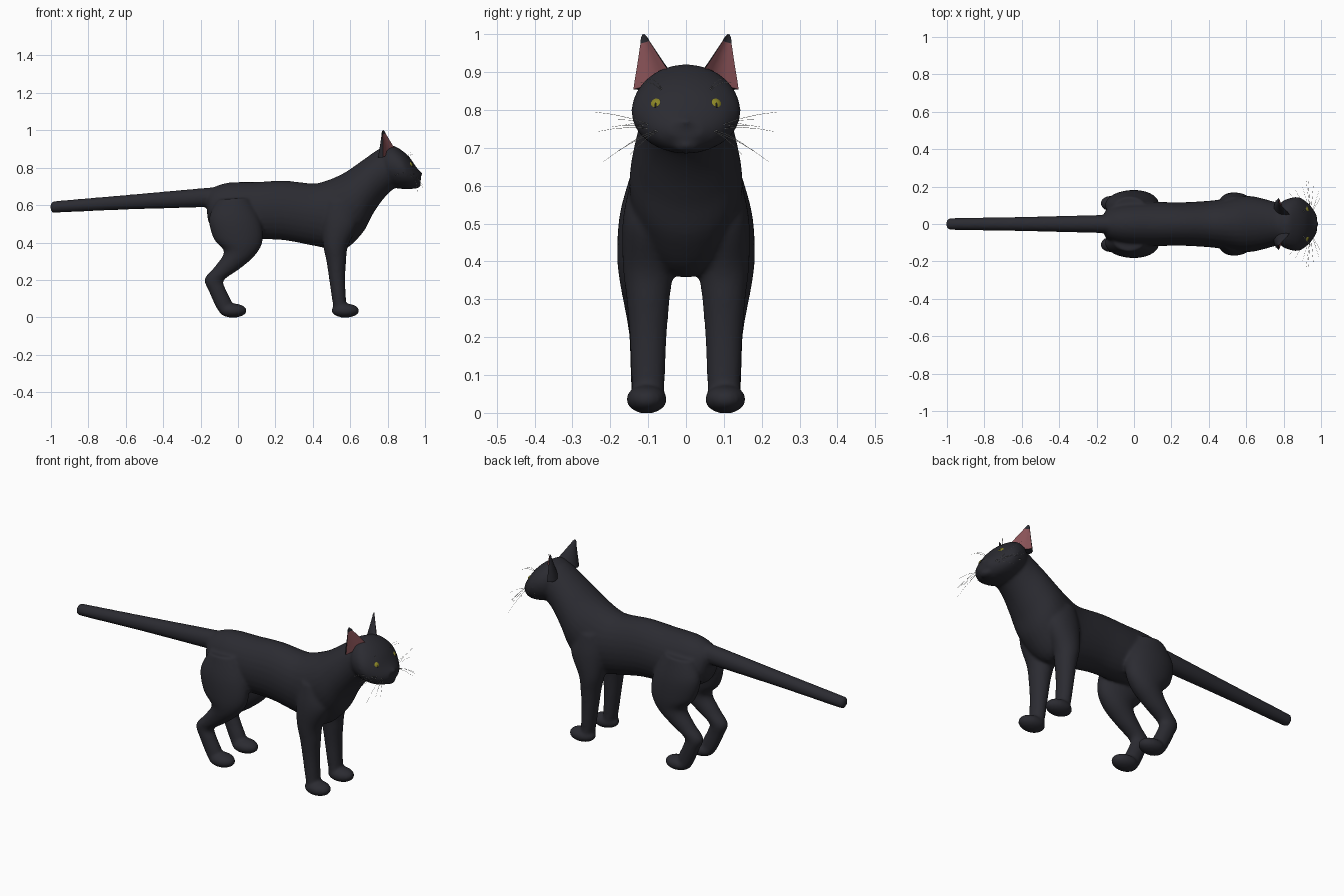
import bpy, bmesh, math
from mathutils import Vector, Matrix

if "Cube" in bpy.data.objects:
    bpy.data.objects.remove(bpy.data.objects["Cube"], do_unlink=True)


def material(name, rgb):
    mat = bpy.data.materials.new(name)
    mat.use_nodes = True
    mat.diffuse_color = (*rgb, 1)
    mat.node_tree.nodes["Principled BSDF"].inputs["Base Color"].default_value = (*rgb, 1)
    return mat


FUR = material("charcoal fur", (0.024, 0.024, 0.031))
PINK = material("inner ear pink", (0.25, 0.085, 0.095))
YELLOW = material("eye yellow", (0.26, 0.24, 0.02))
WHITE = material("whisker white", (0.75, 0.75, 0.72))
BLACK = material("pupil black", (0.01, 0.01, 0.01))


def finish(bm, name, *mats):
    bmesh.ops.recalc_face_normals(bm, faces=bm.faces)
    mesh = bpy.data.meshes.new(name)
    bm.to_mesh(mesh)
    bm.free()
    for m in mats:
        mesh.materials.append(m)
    for p in mesh.polygons:
        p.use_smooth = True
    mesh.set_sharp_from_angle(angle=math.radians(45))
    obj = bpy.data.objects.new(name, mesh)
    bpy.context.collection.objects.link(obj)
    return obj


def spline(rows, steps=5):
    """Catmull-Rom interpolation of section rows."""
    rows = [Vector(r) for r in rows]
    out = []
    for i in range(len(rows) - 1):
        a, b = rows[max(i - 1, 0)], rows[i]
        c, d = rows[i + 1], rows[min(i + 2, len(rows) - 1)]
        for s in range(steps):
            t = s / steps
            out.append(b + (c - a) * (t / 2) + (a * 2 - b * 5 + c * 4 - d) * (t * t / 2)
                       + (b * 3 - a - c * 3 + d) * (t ** 3 / 2))
    return out + [rows[-1]]


def skin(bm, rings):
    loops = [[bm.verts.new(p) for p in ring] for ring in rings]
    n = len(loops[0])
    for a, b in zip(loops, loops[1:]):
        for i in range(n):
            j = (i + 1) % n
            bm.faces.new((a[i], a[j], b[j], b[i]))
    bm.faces.new(loops[0][::-1])
    bm.faces.new(loops[-1])


def loft(bm, rows, side=1, n=28):
    """Each row: x, z of one edge, x, z of the opposite edge, half width, centre y."""
    rings = []
    for x1, z1, x2, z2, w, y in spline([(*r, 0)[:6] for r in rows]):
        mid = Vector(((x1 + x2) / 2, side * y, (z1 + z2) / 2))
        up = Vector(((x1 - x2) / 2, 0, (z1 - z2) / 2))
        rings.append([mid + up * math.cos(a) + Vector((0, w * math.sin(a), 0))
                      for a in (math.tau * i / n for i in range(n))])
    skin(bm, rings)


def ball(bm, centre, radii, seg=24):
    mat = Matrix.Translation(centre) @ Matrix.Diagonal((*radii, 1))
    bmesh.ops.create_uvsphere(bm, u_segments=seg, v_segments=seg // 2, radius=1, matrix=mat)


# Body: torso, neck, head, legs and tail fused into one skin
bm = bmesh.new()
loft(bm, [(-.165, .65, -.165, .55, .04), (-.14, .69, -.145, .49, .08),
          (-.05, .72, -.05, .44, .11), (.1, .724, .1, .42, .118),
          (.25, .73, .25, .412, .116), (.4, .716, .42, .38, .125),
          (.47, .73, .56, .36, .14), (.56, .768, .665, .45, .15),
          (.65, .828, .72, .55, .137), (.72, .878, .775, .63, .12),
          (.77, .908, .83, .685, .113), (.82, .91, .87, .7, .11)])
loft(bm, [(.75, .86, .78, .76, .06), (.78, .908, .8, .71, .117),
          (.82, .921, .85, .69, .139), (.87, .897, .895, .686, .143),
          (.915, .858, .93, .686, .118), (.95, .808, .96, .7, .084),
          (.977, .775, .977, .725, .045)])
loft(bm, [(-1.003, .6, -1.003, .58, .012), (-.992, .618, -.992, .562, .029),
          (-.96, .623, -.96, .56, .032), (-.6, .654, -.6, .576, .038),
          (-.15, .694, -.15, .59, .049), (-.05, .7, -.05, .6, .05)])
ball(bm, (.95, 0, .709), (.028, .04, .021))
ball(bm, (.968, 0, .768), (.018, .02, .014))
for side in (1, -1):
    # Hind leg
    loft(bm, [(-.11, .63, .06, .64, .06, .085), (-.155, .53, .12, .52, .075, .1),
              (-.13, .42, .132, .41, .073, .109), (-.075, .35, .09, .33, .062, .112),
              (-.125, .27, .01, .26, .048, .112), (-.178, .205, -.074, .2, .04, .11),
              (-.156, .14, -.068, .155, .038, .11), (-.12, .06, -.033, .08, .038, .107),
              (-.1, .03, -.03, .03, .04, .105)], side)
    # Front leg
    loft(bm, [(.47, .63, .62, .61, .05, .095), (.45, .52, .64, .5, .066, .101),
              (.453, .4, .588, .38, .067, .1), (.473, .3, .578, .3, .057, .1),
              (.488, .2, .573, .2, .049, .1), (.506, .08, .578, .08, .044, .1),
              (.52, .03, .58, .03, .044, .1)], side)
    # Paws and muzzle pads
    for x in (-.027, .574):
        ball(bm, (x, side * .104, .036), (.075, .054, .038))
    ball(bm, (.944, side * .032, .74), (.036, .036, .028))
body = finish(bm, "body", FUR)
remesh = body.modifiers.new("fuse", "REMESH")
remesh.mode = "VOXEL"
remesh.voxel_size = 0.008
remesh.use_smooth_shade = True
smooth = body.modifiers.new("soften", "SMOOTH")
smooth.factor = 0.5
smooth.iterations = 8


def ear(side, name):
    """Curved shell tapering to the tip; the hollow outer front is pink."""
    front, outer = Vector((.848, .035, .885)), Vector((.775, .139, .855))
    back, tip = Vector((.742, .05, .86)), Vector((.776, .113, 1))
    hollow = (front + outer) / 2 + Vector((-.012, -.012, 0))
    section = [front, front.lerp(hollow, .5), hollow, hollow.lerp(outer, .5), outer]
    mid, axis = (front + outer) / 2, (front - outer) / 2
    for k in range(1, 8):
        a = math.pi * k / 8
        section.append(mid - axis * math.cos(a) + (back - mid) * (.75 * math.sin(a)))
    levels = (0, .25, .5, .7, .84, .94, 1)
    scales = (1, .77, .53, .35, .22, .15, .05)
    bm = bmesh.new()
    rings = []
    for t, s in zip(levels, scales):
        ring = [p.lerp(tip, t) + (p - mid) * (s - 1 + t) for p in section]
        rings.append([Vector((p.x, p.y * side, p.z)) for p in ring])
    skin(bm, rings)
    bmesh.ops.recalc_face_normals(bm, faces=bm.faces)
    facing = Vector((.8, .6 * side, 0))
    for f in bm.faces:
        if f.normal.dot(facing) > .35 and f.calc_center_median().z < .976:
            f.material_index = 1
    finish(bm, name, FUR, PINK)


def whisker(name, root, end, side):
    curve = bpy.data.curves.new(name, "CURVE")
    curve.dimensions = "3D"
    curve.bevel_depth = 0.0008
    curve.bevel_resolution = 0
    curve.materials.append(WHITE)
    line = curve.splines.new("POLY")
    line.points.add(4)
    for i, pt in enumerate(line.points):
        p = Vector(root).lerp(Vector(end), i / 4)
        p.z += .012 * math.sin(math.pi * i / 4)
        pt.co = (p.x, p.y * side, p.z, 1)
        pt.radius = 1.2 - i * .2
    bpy.context.collection.objects.link(bpy.data.objects.new(name, curve))


WHISKER_ENDS = [(.93, .243, .795), (.92, .235, .743), (.96, .218, .664), (.99, .18, .69),
                (.86, .185, .775), (.9, .2, .755), (.83, .165, .76), (1, .15, .68)]
BROW_ENDS = [(.95, .12, .872), (.93, .1, .882)]

for side, label in ((1, "left"), (-1, "right")):
    ear(side, label + "_ear")

    # Eye with a slit pupil
    bm = bmesh.new()
    ball(bm, (.913, side * .075, .811), (.022, .021, .021))
    finish(bm, label + "_eye", YELLOW)
    bm = bmesh.new()
    ball(bm, (.926, side * .08, .811), (.0095, .005, .012), 16)
    finish(bm, label + "_pupil", BLACK)

    for i, end in enumerate(WHISKER_ENDS):
        root = (.945, .04 + .006 * (i % 3), .735 + .007 * (i % 4))
        whisker(f"{label}_whisker_{i + 1}", root, end, side)
    for i, end in enumerate(BROW_ENDS):
        whisker(f"{label}_brow_hair_{i + 1}", (.9, .058, .845), end, side)
